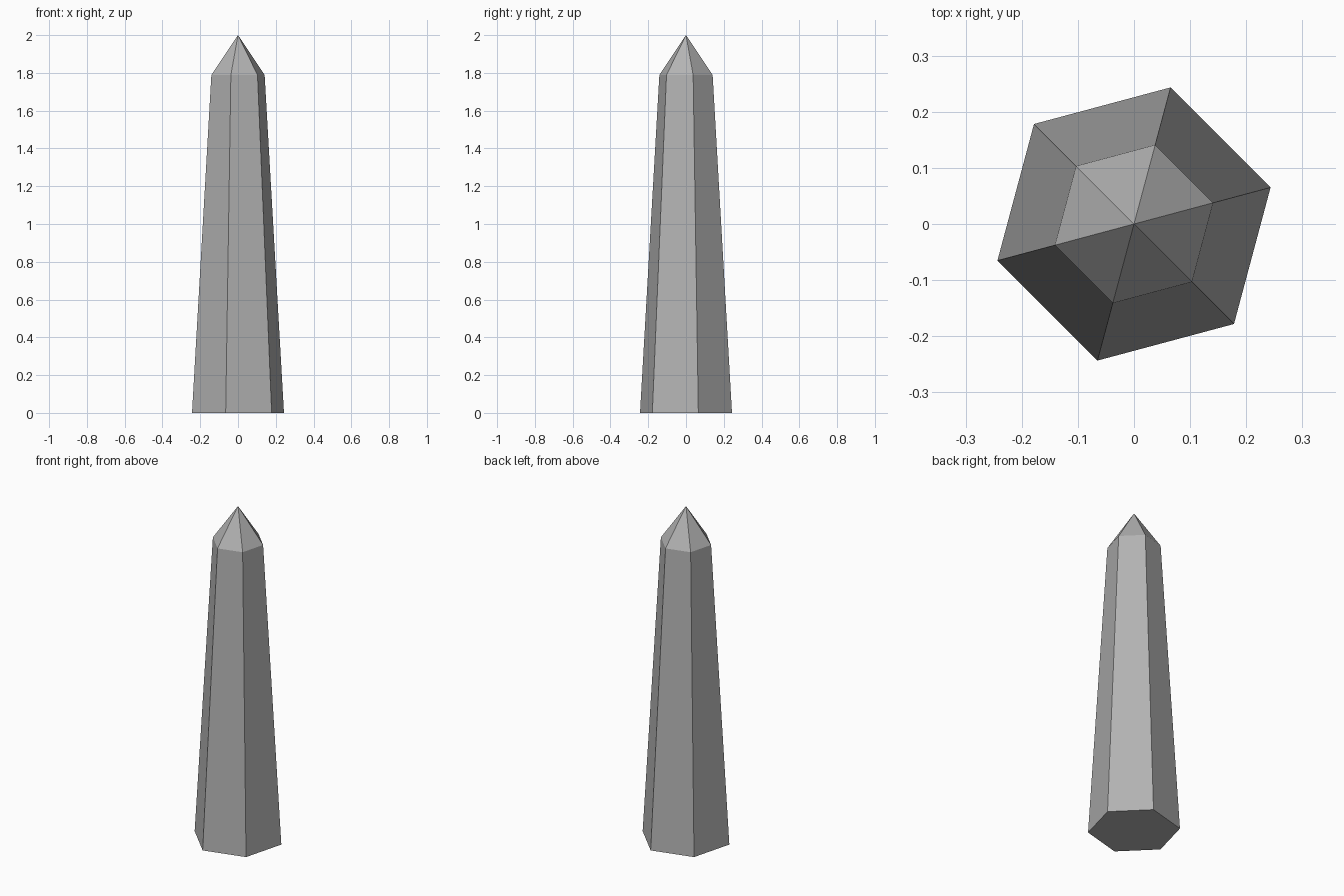
import bpy, bmesh, math

if "Cube" in bpy.data.objects:
    bpy.data.objects.remove(bpy.data.objects["Cube"])

SIDES, TURN = 6, math.radians(15)
bm = bmesh.new()


def ring(radius, z):
    return [bm.verts.new((radius * math.cos(TURN + i * math.tau / SIDES),
                          radius * math.sin(TURN + i * math.tau / SIDES), z))
            for i in range(SIDES)]


# Tapered hexagonal shaft with a pointed cap
base = ring(0.252, 0)
shoulder = ring(0.146, 1.789)
tip = bm.verts.new((0, 0, 2))
bm.faces.new(base[::-1])
for i in range(SIDES):
    j = (i + 1) % SIDES
    bm.faces.new((base[i], base[j], shoulder[j], shoulder[i]))
    bm.faces.new((shoulder[i], shoulder[j], tip))

mesh = bpy.data.meshes.new("obelisk")
bm.to_mesh(mesh)
bm.free()

# Dark grey stone
stone = bpy.data.materials.new("stone")
stone.diffuse_color = (0.45, 0.45, 0.45, 1)
stone.use_nodes = True
stone.node_tree.nodes["Principled BSDF"].inputs["Base Color"].default_value = stone.diffuse_color
mesh.materials.append(stone)
bpy.context.collection.objects.link(bpy.data.objects.new("obelisk", mesh))
